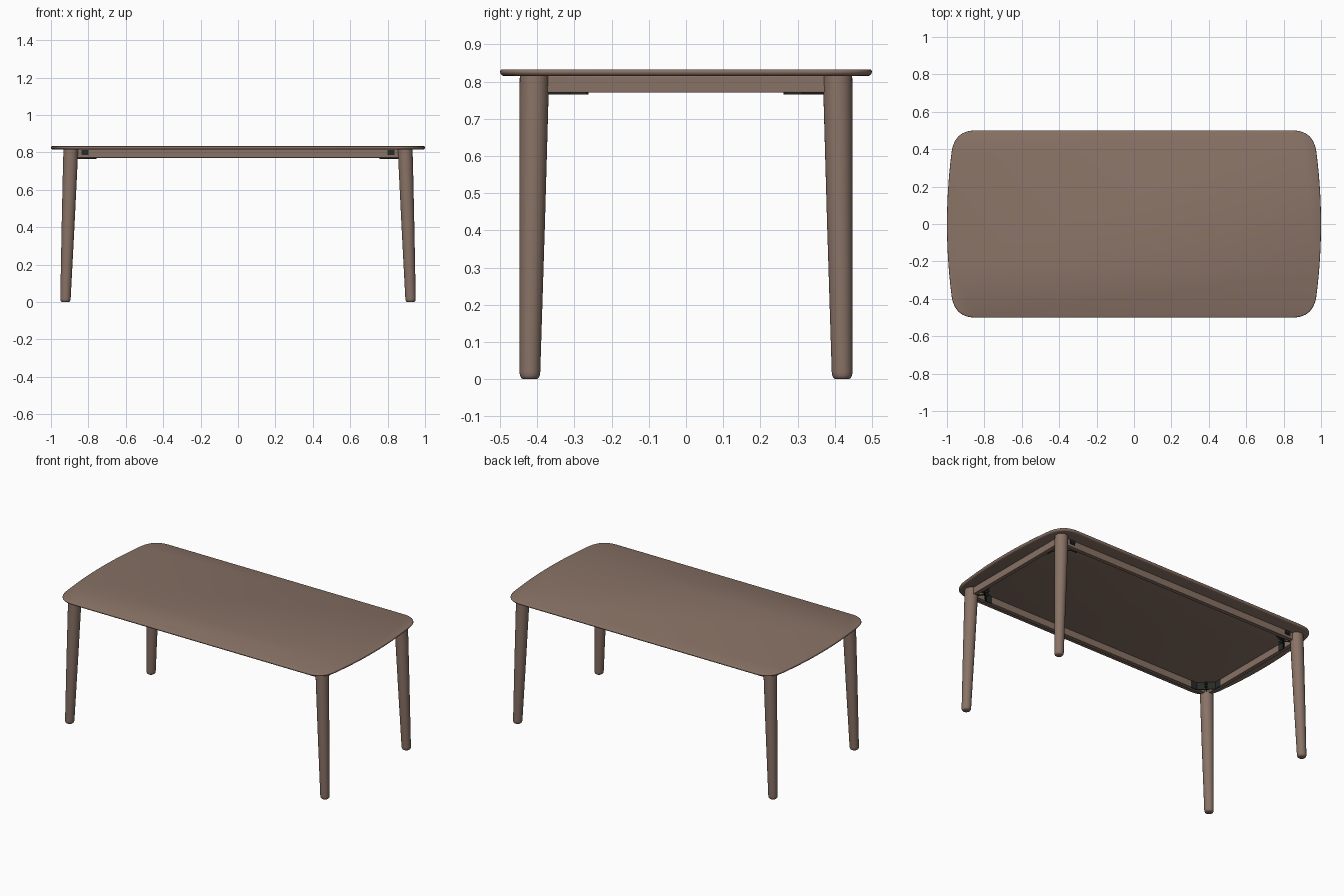
import bpy, bmesh, math
from mathutils import Vector

cube = bpy.data.objects.get("Cube")
if cube:
    bpy.data.objects.remove(cube)


def material(name, color):
    m = bpy.data.materials.new(name)
    m.use_nodes = True
    m.diffuse_color = (*color, 1)
    m.node_tree.nodes["Principled BSDF"].inputs["Base Color"].default_value = (*color, 1)
    return m


WOOD = material("brown wood", (0.25, 0.17, 0.132))
METAL = material("dark metal", (0.02, 0.024, 0.02))


def finish(name, bm, mat, bevel=0, segments=3, smooth=True):
    bmesh.ops.recalc_face_normals(bm, faces=bm.faces)
    mesh = bpy.data.meshes.new(name)
    bm.to_mesh(mesh)
    bm.free()
    mesh.materials.append(mat)
    ob = bpy.data.objects.new(name, mesh)
    bpy.context.collection.objects.link(ob)
    if bevel:
        mod = ob.modifiers.new("rounded edges", 'BEVEL')
        mod.width, mod.segments = bevel, segments
        mod.limit_method = 'ANGLE'
        mod.angle_limit = math.radians(50)
    if smooth:
        bpy.ops.object.select_all(action='DESELECT')
        bpy.context.view_layer.objects.active = ob
        ob.select_set(True)
        bpy.ops.object.shade_smooth_by_angle(angle=math.radians(40))
    return ob


def skin(rings):
    """Closed solid through a list of equal rings of points."""
    bm = bmesh.new()
    loops = [[bm.verts.new(p) for p in ring] for ring in rings]
    for a, b in zip(loops, loops[1:]):
        for i in range(len(a)):
            j = (i + 1) % len(a)
            bm.faces.new((a[i], a[j], b[j], b[i]))
    bm.faces.new(loops[0])
    bm.faces.new(loops[-1])
    return bm


def prism(outline, z0, z1):
    return skin([[(x, y, z) for x, y in outline] for z in (z0, z1)])


def box(name, center, size, mat, bevel=0):
    cx, cy, cz = center
    w, d, h = (s / 2 for s in size)
    outline = [(cx - w, cy - d), (cx + w, cy - d), (cx + w, cy + d), (cx - w, cy + d)]
    return finish(name, prism(outline, cz - h, cz + h), mat, bevel)


def rod(name, start, end, radius, mat, sides=12):
    start, end = Vector(start), Vector(end)
    turn = (end - start).to_track_quat('Z', 'Y')
    circle = [turn @ Vector((radius * math.cos(t), radius * math.sin(t), 0))
              for t in (math.tau * i / sides for i in range(sides))]
    return finish(name, skin([[p + c for c in circle] for p in (start, end)]), mat)


# Table top: bowed ends, soft corners, straight long sides
def end_x(y):
    return 1 - 0.023 * (y / 0.37) ** 2


quarter = [(end_x(0.37 * i / 10), 0.37 * i / 10) for i in range(10)]
a, b, c = Vector((end_x(0.37), 0.37)), Vector((0.965, 0.5)), Vector((0.85, 0.5))
for i in range(13):
    t = i / 12
    quarter.append(tuple(a * (1 - t) ** 2 + b * 2 * t * (1 - t) + c * t * t))
half = quarter + [(-x, y) for x, y in reversed(quarter)]
outline = half[:-1] + [(-x, -y) for x, y in half[:-1]]


def inset(d):
    return [(x * (1 - d), y * (1 - 2 * d)) for x, y in outline]


edge = [(0.010, 0.815), (0.005, 0.817), (0.001, 0.822), (0, 0.826),
        (0.001, 0.830), (0.003, 0.832), (0.005, 0.833)]
finish("table_top", skin([[(x, y, z) for x, y in inset(d)] for d, z in edge]), WOOD)

# Rails under the top
for s, side in ((-1, "front"), (1, "back")):
    box(side + "_rail", (0, s * 0.402, 0.793), (1.76, 0.026, 0.046), WOOD, 0.003)
for s, side in ((-1, "right"), (1, "left")):
    box(side + "_rail", (s * 0.895, 0, 0.793), (0.026, 0.78, 0.046), WOOD, 0.003)

FOOT, HEAD = Vector((0.923, 0.42)), Vector((0.894, 0.408))
for sy, depth in ((-1, "front"), (1, "back")):
    for sx, side in ((-1, "right"), (1, "left")):
        corner = depth + "_" + side

        # Splayed, tapered round leg with a rounded foot
        rings = []
        for z, r in ((0, 0.019), (0.003, 0.0235), (0.010, 0.027), (0.02, 0.0278),
                     (0.42, 0.0345), (0.75, 0.039), (0.816, 0.039)):
            center = FOOT.lerp(HEAD, z / 0.816)
            rings.append([(sx * (center.x + r * math.cos(t)),
                           sy * (center.y + r * math.sin(t)), z)
                          for t in (math.tau * i / 32 for i in range(32))])
        finish(corner + "_leg", skin(rings), WOOD)

        # Folded metal strap across the corner
        inner = [(0.757, 0.384), (0.80, 0.384), (0.877, 0.307), (0.877, 0.262)]
        outer = [(x + 0.005, y + 0.005) for x, y in inner]
        strap = [(sx * x, sy * y) for x, y in inner + outer[::-1]]
        finish(corner + "_bracket", prism(strap, 0.765, 0.812), METAL, smooth=False)

        # Bolts from the strap into the leg, with nuts
        for z in (0.779, 0.799):
            rod(corner + "_bolt", (sx * 0.822, sy * 0.329, z),
                (sx * 0.88, sy * 0.39, z), 0.004, METAL)
            rod(corner + "_nut", (sx * 0.828, sy * 0.335, z),
                (sx * 0.838, sy * 0.345, z), 0.009, METAL, 6)

        # Fixings on the outer face of the long rail
        box(corner + "_rail_plate", (sx * 0.818, sy * 0.417, 0.80),
            (0.036, 0.005, 0.026), METAL)
        for dx in (-0.01, 0.01):
            rod(corner + "_rail_screw", (sx * (0.818 + dx), sy * 0.414, 0.80),
                (sx * (0.818 + dx), sy * 0.425, 0.80), 0.007, METAL, 10)
